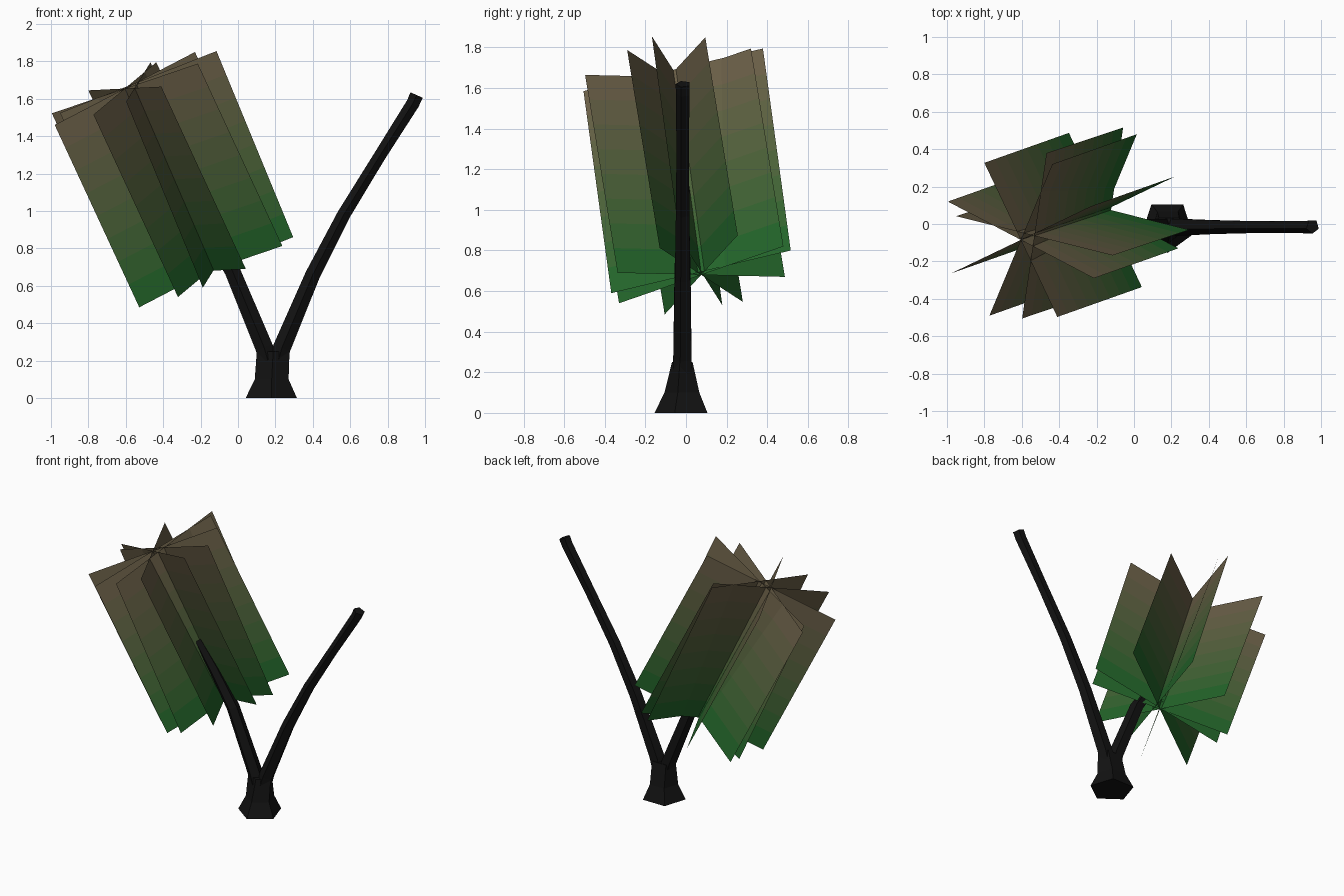
import bpy, bmesh
from math import sin, cos, pi, atan2
from mathutils import Vector, Matrix

if "Cube" in bpy.data.objects:
    bpy.data.objects.remove(bpy.data.objects["Cube"])


def material(name, rgb):
    m = bpy.data.materials.new(name)
    m.diffuse_color = (*rgb, 1)
    m.use_nodes = True
    m.node_tree.nodes["Principled BSDF"].inputs["Base Color"].default_value = m.diffuse_color
    return m


def finish(name, bm, mats, fix_normals=False):
    if fix_normals:
        bmesh.ops.recalc_face_normals(bm, faces=bm.faces[:])
    me = bpy.data.meshes.new(name)
    bm.to_mesh(me)
    bm.free()
    for m in mats:
        me.materials.append(m)
    ob = bpy.data.objects.new(name, me)
    bpy.context.collection.objects.link(ob)
    return ob


def loft(name, rings, mat, sides=5):
    """Rings are (x, y, z, rx, ry, tilt about y); the point faces the front."""
    bm = bmesh.new()
    loops = []
    for x, y, z, rx, ry, tilt in rings:
        rot = Matrix.Rotation(tilt, 3, 'Y')
        loop = []
        for i in range(sides):
            a = -pi / 2 + 2 * pi * i / sides
            loop.append(bm.verts.new(Vector((x, y, z)) + rot @ Vector((rx * cos(a), ry * sin(a), 0))))
        loops.append(loop)
    for lo, hi in zip(loops, loops[1:]):
        for i in range(sides):
            j = (i + 1) % sides
            bm.faces.new((lo[i], lo[j], hi[j], hi[i]))
    bm.faces.new(loops[0][::-1])
    bm.faces.new(loops[-1])
    return finish(name, bm, [mat], True)


def branch(name, path, mat):
    """Path points are (x, z, radius); rings follow the path direction."""
    rings = []
    for i, (x, z, r) in enumerate(path):
        p, q = path[max(i - 1, 0)], path[min(i + 1, len(path) - 1)]
        rings.append((x, -0.013, z, r, r, atan2(q[0] - p[0], q[1] - p[1])))
    return loft(name, rings, mat)


bark = material("bark", (0.006, 0.006, 0.006))

# Flared trunk base
loft("trunk", [(0.178, -0.011, 0, 0.144, 0.144, 0),
               (0.180, -0.011, 0.10, 0.095, 0.095, 0),
               (0.188, -0.013, 0.25, 0.092, 0.056, 0)], bark)

# Forked branches
branch("right_branch", [(0.215, 0.20, 0.052), (0.235, 0.27, 0.050), (0.40, 0.66, 0.042),
                        (0.565, 0.98, 0.037), (0.755, 1.29, 0.034), (0.935, 1.575, 0.037),
                        (0.955, 1.62, 0.038)], bark)
branch("left_branch", [(0.160, 0.20, 0.052), (0.140, 0.27, 0.050), (-0.03, 0.68, 0.044),
                       (-0.17, 0.90, 0.038), (-0.30, 1.08, 0.030)], bark)

# Foliage colours run from brown at the tip to green at the bottom
BANDS = 8
brown, green = Vector((0.15, 0.11, 0.065)), Vector((0.008, 0.13, 0.02))
leaf = [material(f"leaf_{i}", brown.lerp(green, (i + 0.5) / BANDS)) for i in range(BANDS)]

# Crossed foliage cards: each cluster has a top centre, a downward axis and half widths
clusters = [
    ((-0.605, -0.085, 1.655), (0.452, 0.16, -0.975),
     [(-0.39, 0.205, -0.133), (-0.375, -0.18, -0.195), (0.195, -0.412, 0.01), (-0.168, -0.405, -0.14)]),
    ((-0.533, -0.063, 1.69), (0.41, 0.137, -0.995),
     [(-0.065, -0.442, -0.105), (-0.418, 0.105, -0.165)]),
]
n = 0
for top, axis, halves in clusters:
    top, axis = Vector(top), Vector(axis)
    for half in map(Vector, halves):
        n += 1
        bm = bmesh.new()
        rows = []
        for k in range(BANDS + 1):
            c = top + axis * (k / BANDS)
            rows.append((bm.verts.new(c - half), bm.verts.new(c + half)))
        for k in range(BANDS):
            f = bm.faces.new((rows[k][0], rows[k][1], rows[k + 1][1], rows[k + 1][0]))
            f.material_index = k
        finish(f"foliage_card_{n}", bm, leaf)
